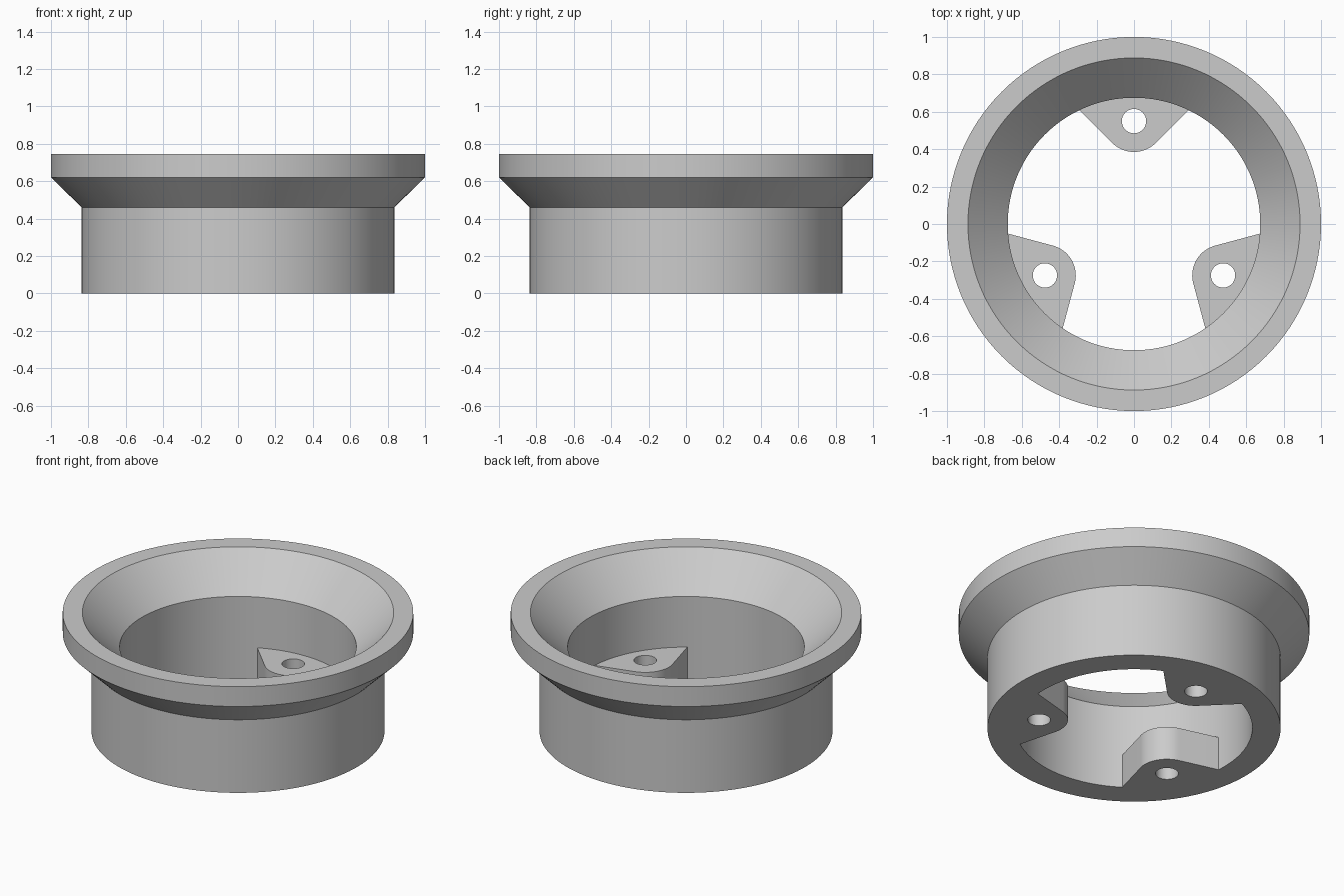
import bpy, bmesh
from math import sin, cos, pi, radians, atan2, sqrt
from mathutils import Matrix

cube = bpy.data.objects.get("Cube")
if cube:
    bpy.data.objects.remove(cube, do_unlink=True)

SEGMENTS = 128
BORE = 0.675          # inner radius of the body
LUG_HEIGHT = 0.213
HOLE_RADIUS = 0.065
LUG_RADIUS = 0.165
LUG_CENTRE = 0.55     # distance of each bolt hole from the axis

grey = bpy.data.materials.new("plain_grey")
grey.use_nodes = True
colour = (0.6, 0.6, 0.6, 1)
grey.diffuse_color = colour
grey.node_tree.nodes["Principled BSDF"].inputs["Base Color"].default_value = colour


def make_object(name, bm):
    bmesh.ops.recalc_face_normals(bm, faces=bm.faces[:])
    mesh = bpy.data.meshes.new(name)
    bm.to_mesh(mesh)
    bm.free()
    mesh.materials.append(grey)
    obj = bpy.data.objects.new(name, mesh)
    bpy.context.collection.objects.link(obj)
    bpy.ops.object.select_all(action='DESELECT')
    obj.select_set(True)
    bpy.context.view_layer.objects.active = obj
    bpy.ops.object.shade_smooth_by_angle(angle=radians(30))
    return obj


# Flanged body: closed cross-section turned around the axis
profile = [(0.836, 0), (0.836, 0.46), (1, 0.62), (1, 0.745),
           (0.888, 0.745), (BORE, 0.532), (BORE, 0)]
bm = bmesh.new()
rings = []
for i in range(SEGMENTS):
    a = 2 * pi * i / SEGMENTS
    rings.append([bm.verts.new((r * cos(a), r * sin(a), z)) for r, z in profile])
for i, ring in enumerate(rings):
    following = rings[(i + 1) % SEGMENTS]
    for j in range(len(profile)):
        k = (j + 1) % len(profile)
        bm.faces.new((ring[j], following[j], following[k], ring[k]))
make_object("flanged_body", bm)


def arc(radius, start, end, steps, centre=0.0):
    """Points on an arc whose centre lies on the y axis."""
    angles = [start + (end - start) * i / steps for i in range(steps + 1)]
    return [(radius * cos(a), centre + radius * sin(a)) for a in angles]


def add_loop(bm, points):
    verts = [bm.verts.new((x, y, 0)) for x, y in points]
    return [bm.edges.new((v, verts[i - 1])) for i, v in enumerate(verts)]


# Lug outline: rounded tip, 45 degree flanks, back edge following the bore
offset = LUG_CENTRE - LUG_RADIUS * sqrt(2)     # flank line: y = x + offset
reach = BORE + 0.001
corner_x = (-offset + sqrt(2 * reach ** 2 - offset ** 2)) / 2
corner_angle = atan2(corner_x + offset, corner_x)
outline = (arc(LUG_RADIUS, radians(225), radians(315), 20, LUG_CENTRE)
           + arc(reach, corner_angle, pi - corner_angle, 20))
hole = arc(HOLE_RADIUS, 0, 2 * pi, 40, LUG_CENTRE)[:-1]

for name, turn in (("back_lug", 0), ("right_lug", 120), ("left_lug", 240)):
    bm = bmesh.new()
    edges = add_loop(bm, outline) + add_loop(bm, hole)
    bmesh.ops.triangle_fill(bm, edges=edges, use_beauty=True)
    raised = bmesh.ops.extrude_face_region(bm, geom=bm.faces[:], use_keep_orig=True)
    top = [g for g in raised["geom"] if isinstance(g, bmesh.types.BMVert)]
    bmesh.ops.translate(bm, verts=top, vec=(0, 0, LUG_HEIGHT))
    bmesh.ops.rotate(bm, verts=bm.verts[:],
                     matrix=Matrix.Rotation(radians(turn), 3, 'Z'))
    make_object(name, bm)
